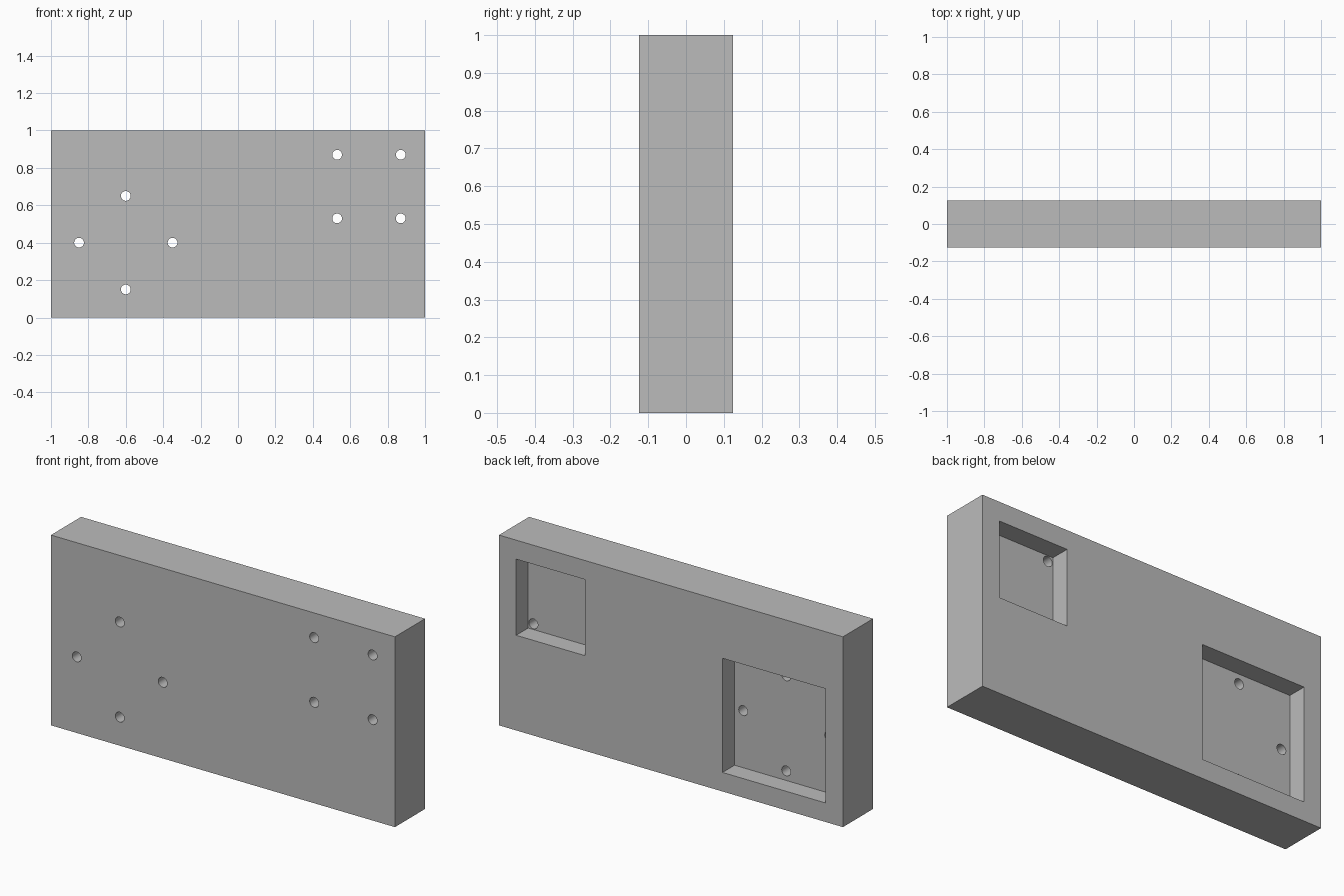
import bpy
import math

cube = bpy.data.objects.get("Cube")
if cube:
    bpy.data.objects.remove(cube, do_unlink=True)

THICK = 0.25
POCKET_DEPTH = 0.1
HOLE_RADIUS = 0.026
BACK = THICK / 2

grey = bpy.data.materials.new("plain grey")
grey.use_nodes = True
colour = (0.5, 0.5, 0.5, 1)
grey.diffuse_color = colour
grey.node_tree.nodes["Principled BSDF"].inputs["Base Color"].default_value = colour


def box(name, centre, size):
    bpy.ops.mesh.primitive_cube_add(size=1, location=centre)
    obj = bpy.context.object
    obj.name = name
    obj.scale = size
    bpy.ops.object.transform_apply(location=False, rotation=False, scale=True)
    obj.data.materials.append(grey)
    return obj


def drill(name, x, z):
    bpy.ops.mesh.primitive_cylinder_add(
        vertices=32, radius=HOLE_RADIUS, depth=2 * THICK,
        location=(x, 0, z), rotation=(math.pi / 2, 0, 0))
    obj = bpy.context.object
    obj.name = name
    obj.data.materials.append(grey)
    return obj


def cut(target, cutter):
    cutter.hide_render = True
    mod = target.modifiers.new(cutter.name, "BOOLEAN")
    mod.operation = "DIFFERENCE"
    mod.solver = "EXACT"
    mod.object = cutter
    bpy.context.view_layer.objects.active = target
    bpy.ops.object.modifier_apply(modifier=mod.name)
    bpy.data.objects.remove(cutter, do_unlink=True)


# Main slab
panel = box("panel", (0, 0, 0.5), (2, THICK, 1))

# Square pockets in the back: centre x, centre z, width
for name, x, z, width in (("small_pocket", 0.7, 0.7, 0.4),
                          ("large_pocket", -0.6, 0.4, 0.6)):
    cut(panel, box(name, (x, BACK, z), (width, 2 * POCKET_DEPTH, width)))

# Through holes: four near the small pocket's corners, four in a cross
for a, b in ((1, 1), (1, -1), (-1, 1), (-1, -1)):
    cut(panel, drill("corner_hole", 0.7 + a * 0.17, 0.7 + b * 0.17))
for a, b in ((1, 0), (-1, 0), (0, 1), (0, -1)):
    cut(panel, drill("cross_hole", -0.6 + a * 0.25, 0.4 + b * 0.25))

# Smooth hole walls, crisp edges elsewhere
bpy.ops.object.select_all(action="DESELECT")
panel.select_set(True)
bpy.context.view_layer.objects.active = panel
bpy.ops.object.shade_smooth_by_angle(angle=math.radians(30))
